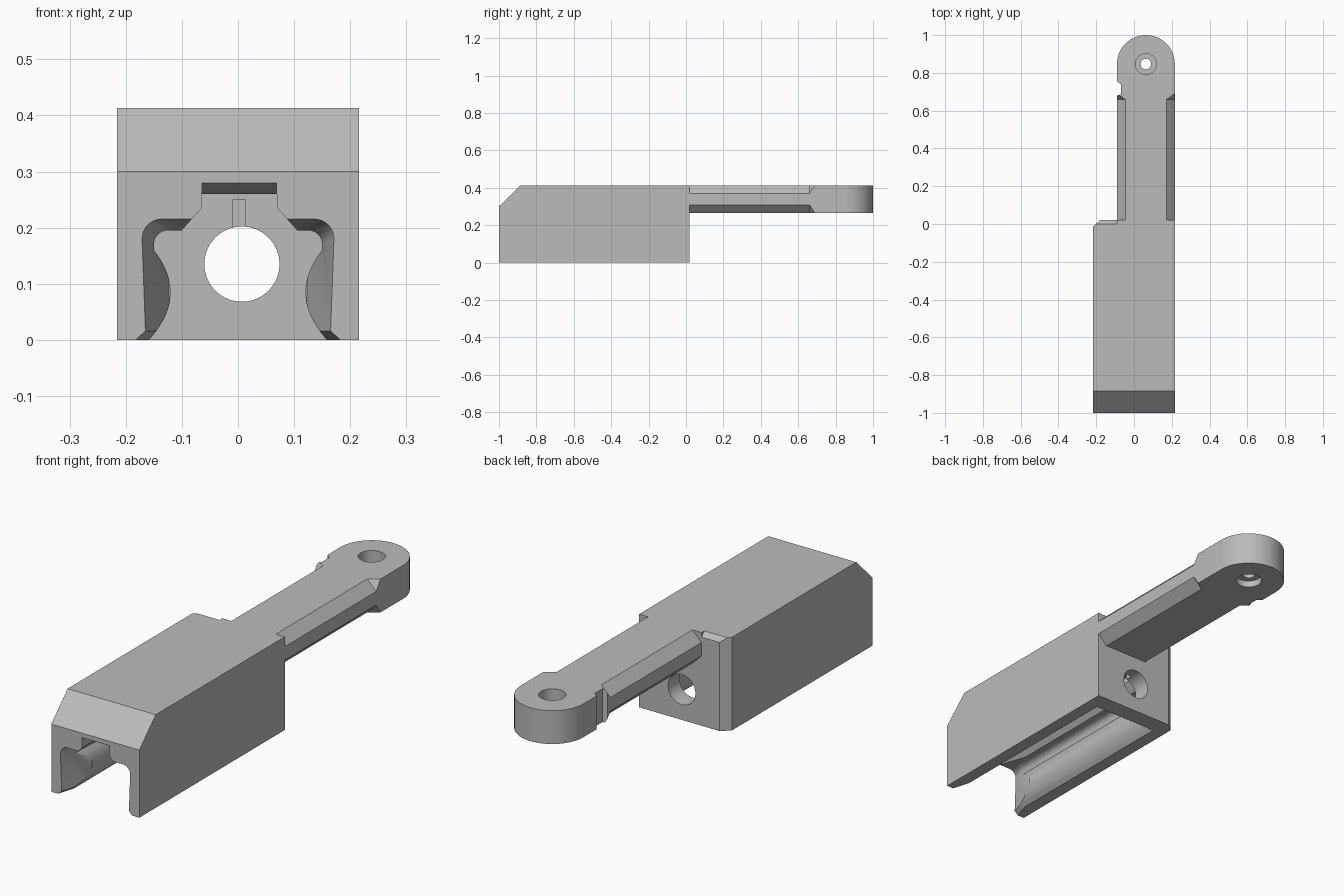
import bpy, bmesh, math

if "Cube" in bpy.data.objects:
    bpy.data.objects.remove(bpy.data.objects["Cube"], do_unlink=True)

grey = bpy.data.materials.new("plain grey")
grey.use_nodes = True
grey.diffuse_color = (0.5, 0.5, 0.5, 1)
for node in grey.node_tree.nodes:
    if node.type == "BSDF_PRINCIPLED":
        node.inputs["Base Color"].default_value = (0.5, 0.5, 0.5, 1)


def loft(name, rings):
    """Closed solid through rings of equally many 3D points."""
    bm = bmesh.new()
    loops = [[bm.verts.new(p) for p in ring] for ring in rings]
    n = len(loops[0])
    for a, b in zip(loops, loops[1:]):
        for i in range(n):
            j = (i + 1) % n
            bm.faces.new((a[i], a[j], b[j], b[i]))
    bm.faces.new(loops[0])
    bm.faces.new(loops[-1])
    bmesh.ops.recalc_face_normals(bm, faces=bm.faces)
    mesh = bpy.data.meshes.new(name)
    bm.to_mesh(mesh)
    bm.free()
    mesh.materials.append(grey)
    obj = bpy.data.objects.new(name, mesh)
    bpy.context.collection.objects.link(obj)
    return obj


def place(p, axis, t):
    return {"x": (t, p[0], p[1]), "y": (p[0], t, p[1]), "z": (p[0], p[1], t)}[axis]


def prism(name, pts, axis, lo, hi):
    return loft(name, [[place(p, axis, t) for p in pts] for t in (lo, hi)])


def arc(cx, cy, r, start, end, steps):
    angles = [math.radians(start + (end - start) * i / steps) for i in range(steps + 1)]
    return [(cx + r * math.cos(a), cy + r * math.sin(a)) for a in angles]


def circle(cx, cy, r):
    return arc(cx, cy, r, 0, 360, 64)[:-1]


def mirrored(half):
    return half + [(-x, z) for x, z in reversed(half)]


def cut(target, cutters):
    bpy.context.view_layer.objects.active = target
    for c in cutters:
        mod = target.modifiers.new("cut", "BOOLEAN")
        mod.operation, mod.solver, mod.object = "DIFFERENCE", "EXACT", c
        bpy.ops.object.modifier_apply(modifier=mod.name)
        bpy.data.objects.remove(c, do_unlink=True)


W, TOP, BACK, INNER = 0.216, 0.413, 0.02, -0.06

# Housing block with sloped front top edge
body = prism("housing", [(-1, 0), (BACK, 0), (BACK, TOP), (-0.885, TOP), (-1, 0.3)],
             "x", -W, W)

# Bulged channel, open at the front and underneath
zs = [-0.02 + 0.18 * i / 16 for i in range(17)]
bulge = [(0.12 + 0.03 * ((z - 0.085) / 0.075) ** 2, z) for z in zs]
channel = prism("channel_cutter", mirrored(bulge + arc(0.125, 0.17, 0.025, 0, 90, 8)),
                "y", -1.1, INNER)


# Flared mouth of the channel
def mouth(w, top):
    r = 0.035
    half = [(w + 0.06, -0.04), (w, 0.016)] + arc(w + 0.006 - r, top - r, r, 0, 90, 8)
    return mirrored(half)


flare = loft("mouth_cutter", [[place(p, "y", y) for p in mouth(w, t)]
                              for y, w, t in ((-1.05, 0.18, 0.222), (-0.85, 0.12, 0.195))])

# Trapezoid slot in the channel roof, with its lead-in
slot = prism("slot_cutter", [(-0.105, 0.19), (0.11, 0.19), (0.07, 0.235), (0.07, 0.26),
                             (-0.065, 0.26), (-0.065, 0.235)], "y", -1.1, INNER)
lead = loft("lead_cutter", [[(x, y, z) for x, z in
                             ((-0.064, 0.21), (0.069, 0.21), (0.069, t), (-0.064, t))]
                            for y, t in ((-1.05, 0.30), (-0.95, 0.26))])

# Round hole and key slot in the rear wall
hole = prism("hole_cutter", circle(0.007, 0.135, 0.067), "y", -0.1, 0.1)
key = prism("key_cutter", [(-0.009, 0.18), (0.013, 0.18), (0.013, 0.25), (-0.009, 0.25)],
            "y", -0.1, -0.03)

# Chamfers on the free rear corner and rear top edge
corner = prism("corner_cutter", [(-0.236, -0.03), (-0.156, 0.04), (-0.236, 0.04)],
               "z", -0.1, 0.6)
edge = prism("edge_cutter", [(-0.02, 0.433), (0.04, 0.373), (0.04, 0.433)],
             "x", -0.3, -0.09)
cut(body, [channel, flare, slot, lead, hole, key, corner, edge])

# Flat arm with a round eye end and a side nick
LEFT, BASE = -0.09, 0.265
arm = prism("arm", [(LEFT, BACK), (W, BACK)] + arc(0.063, 0.847, 0.153, 0, 180, 48)
            + [(LEFT, 0.755), (-0.07, 0.74), (-0.07, 0.685), (LEFT, 0.68)], "z", BASE, TOP)

# Long chamfers on the four arm edges, running out at the eye
E = 0.01
chamfers = []
for x, sx in ((LEFT, -1), (W, 1)):
    for z, sz in ((BASE, -1), (TOP, 1)):
        cx, cz = x + sx * E, z + sz * E
        rings = []
        for y, leg in ((0, 0.044), (0.66, 0.044), (0.69, 0)):
            s = leg + 2 * E
            rings.append([(cx, y, cz), (cx - sx * s, y, cz), (cx, y, cz - sz * s)])
        chamfers.append(loft("chamfer_cutter", rings))

# Stepped pin hole
eye = [prism("eye_cutter", circle(0.063, 0.847, r), "z", lo, hi)
       for r, lo, hi in ((0.028, 0.2, 0.5), (0.055, 0.315, 0.5), (0.055, 0.2, 0.295))]
cut(arm, chamfers + eye)

for obj in (body, arm):
    bpy.ops.object.select_all(action="DESELECT")
    obj.select_set(True)
    bpy.context.view_layer.objects.active = obj
    bpy.ops.object.shade_smooth_by_angle(angle=math.radians(25))
